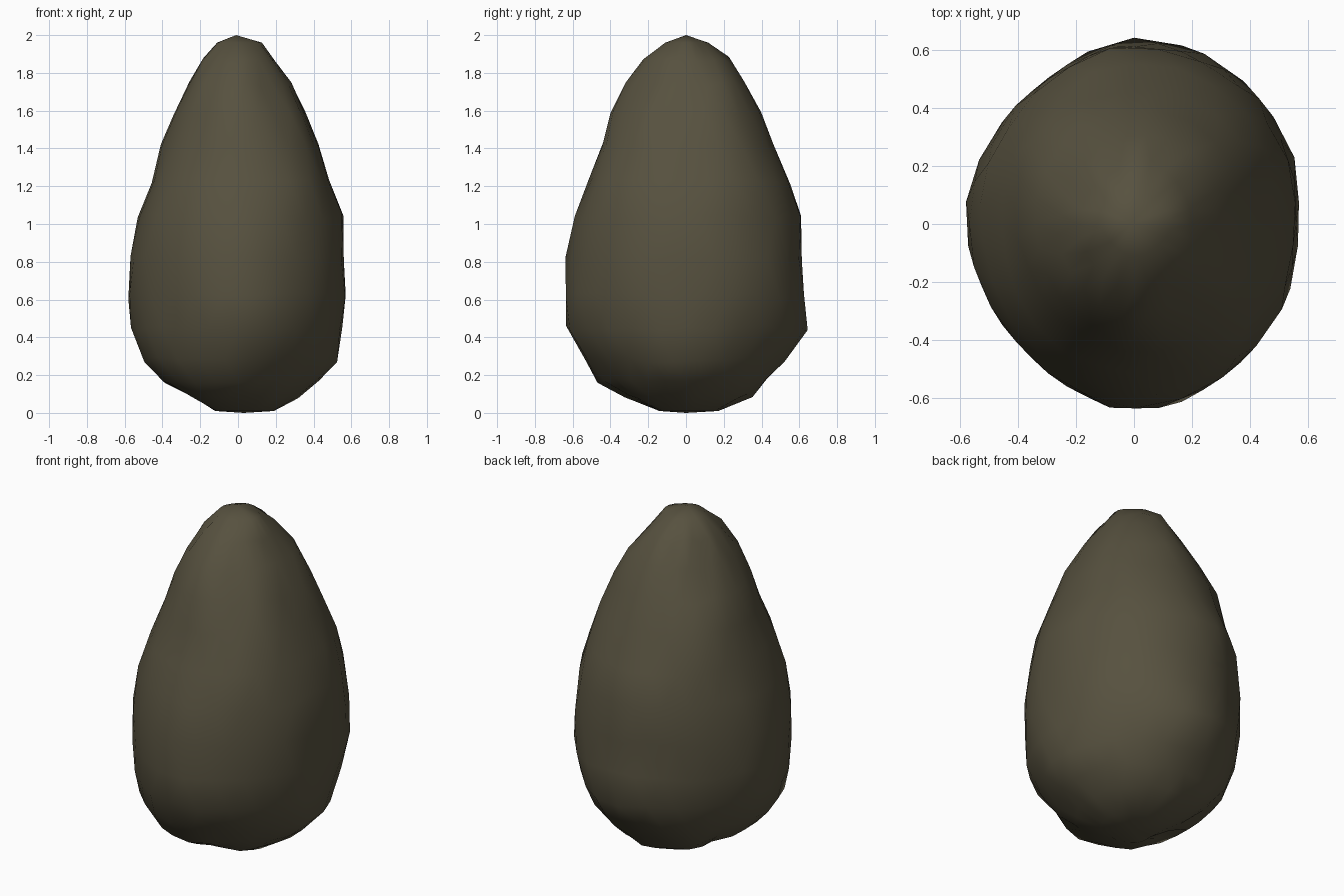
import bpy, bmesh, math, random
from mathutils import noise, Vector

if "Cube" in bpy.data.objects:
    bpy.data.objects.remove(bpy.data.objects["Cube"])

random.seed(4)
SIDES = 24

# sections: z, then reach every 45 degrees starting at +x, going round by +y
SECTIONS = [
    (0.01, .19, .18, .17, .15, .12, .14, .14, .17),
    (0.09, .32, .34, .35, .31, .22, .32, .33, .32),
    (0.17, .43, .43, .43, .41, .39, .44, .47, .42),
    (0.28, .53, .51, .53, .49, .50, .53, .53, .49),
    (0.45, .55, .58, .64, .55, .57, .56, .64, .58),
    (0.62, .57, .61, .63, .58, .58, .57, .64, .60),
    (0.82, .56, .61, .61, .58, .57, .575, .635, .60),
    (1.04, .565, .585, .615, .555, .53, .545, .59, .575),
    (1.22, .485, .54, .55, .50, .46, .49, .52, .53),
    (1.42, .43, .47, .46, .455, .405, .41, .44, .455),
    (1.58, .365, .40, .395, .37, .34, .36, .40, .39),
    (1.74, .285, .32, .31, .27, .26, .285, .32, .295),
    (1.87, .20, .21, .23, .19, .195, .20, .23, .21),
    (1.96, .13, .11, .12, .11, .11, .10, .11, .11),
]


def reach(radii, turn):
    """Smooth closed curve through the eight reaches; turn runs 0..1."""
    i, t = divmod(turn * 8, 1)
    a, b, c, d = (radii[int(i + j) % 8] for j in (-1, 0, 1, 2))
    return b + .5 * t * (c - a + t * (2*a - 5*b + 4*c - d + t * (3*(b - c) + d - a)))


stone = bpy.data.materials.new("dark olive stone")
stone.diffuse_color = (0.095, 0.083, 0.050, 1)
stone.use_nodes = True
stone.node_tree.nodes["Principled BSDF"].inputs["Base Color"].default_value = stone.diffuse_color

# lumpy egg-shaped boulder, lofted through the sections
bm = bmesh.new()
rings = []
for i, (z, *radii) in enumerate(SECTIONS):
    ring = []
    for k in range(SIDES):
        turn = (k + 0.5 * (i % 2)) / SIDES
        a = 2 * math.pi * turn
        r = reach(radii, turn)
        p = Vector((r * math.cos(a), r * math.sin(a), z))
        lump = 1 + 0.02 * noise.noise(p * 4) + random.uniform(-.012, .012)
        p.x *= lump
        p.y *= lump
        if 0 < i < len(SECTIONS) - 1:
            p.z += random.uniform(-.015, .015)
        ring.append(bm.verts.new(p))
    rings.append(ring)

# triangulated bands between staggered rings
for i in range(len(rings) - 1):
    lo, hi = rings[i], rings[i + 1]
    for k in range(SIDES):
        n = (k + 1) % SIDES
        if i % 2 == 0:
            tris = ((lo[k], lo[n], hi[k]), (lo[n], hi[n], hi[k]))
        else:
            tris = ((lo[k], lo[n], hi[n]), (lo[k], hi[n], hi[k]))
        for t in tris:
            bm.faces.new(t)

# closing fans at the foot and the tip
for ring, co in ((rings[0], (0.03, 0, 0)), (rings[-1], (-0.01, 0, 2.0))):
    centre = bm.verts.new(co)
    for k in range(SIDES):
        bm.faces.new((centre, ring[k], ring[(k + 1) % SIDES]))
bmesh.ops.recalc_face_normals(bm, faces=bm.faces[:])
for f in bm.faces:
    f.smooth = True

mesh = bpy.data.meshes.new("boulder")
bm.to_mesh(mesh)
bm.free()
mesh.materials.append(stone)
bpy.context.collection.objects.link(bpy.data.objects.new("boulder", mesh))
